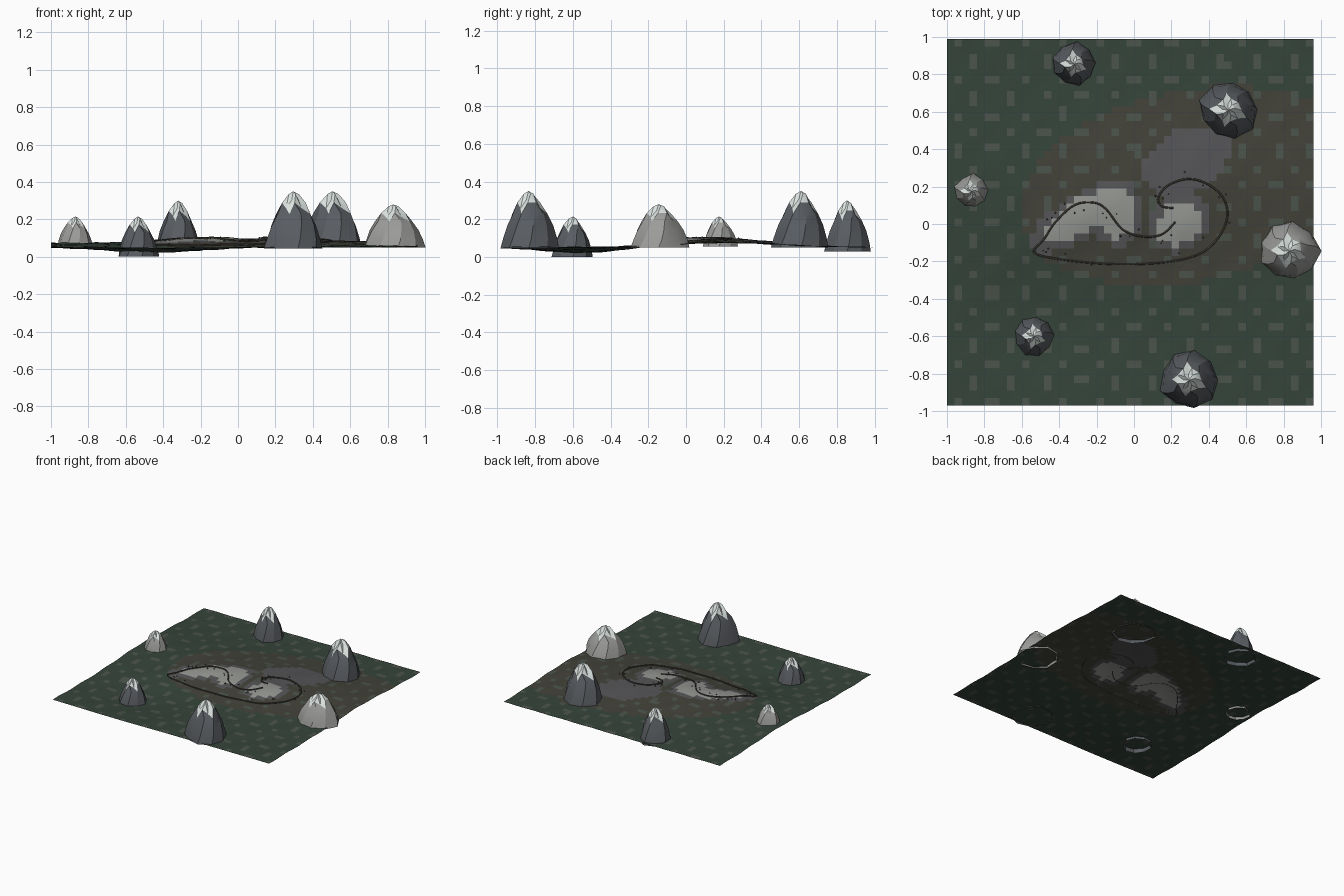
import bpy, bmesh, math, random
from mathutils import Vector

if "Cube" in bpy.data.objects:
    bpy.data.objects.remove(bpy.data.objects["Cube"])
random.seed(7)


def mat(name, r, g, b):
    m = bpy.data.materials.new(name)
    m.diffuse_color = (r, g, b, 1)
    m.use_nodes = True
    m.node_tree.nodes["Principled BSDF"].inputs["Base Color"].default_value = m.diffuse_color
    return m


GREEN = mat("dark_grass", 0.035, 0.058, 0.042)
BROWN = mat("brown_soil", 0.055, 0.055, 0.042)
SPOT = mat("grey_spot", 0.07, 0.085, 0.07)
SCREE = mat("grey_scree", 0.09, 0.09, 0.095)
PALE = mat("pale_ground", 0.30, 0.31, 0.29)
ROCK = mat("rock", 0.10, 0.108, 0.12)
LIGHT = mat("light_rock", 0.33, 0.33, 0.32)
SNOW = mat("snow", 0.72, 0.78, 0.75)
TRAIL = mat("trail", 0.06, 0.05, 0.04)


def add(name, bm, mats, angle=None):
    me = bpy.data.meshes.new(name)
    bm.to_mesh(me)
    bm.free()
    ob = bpy.data.objects.new(name, me)
    bpy.context.collection.objects.link(ob)
    for m in mats:
        me.materials.append(m)
    if angle:
        bpy.ops.object.select_all(action='DESELECT')
        bpy.context.view_layer.objects.active = ob
        ob.select_set(True)
        bpy.ops.object.shade_smooth_by_angle(angle=math.radians(angle))
    return ob


def hill(x, y, cx, cy, sx, sy, rot=0):
    dx, dy = x - cx, y - cy
    c, s = math.cos(rot), math.sin(rot)
    u, v = dx * c + dy * s, -dx * s + dy * c
    return math.exp(-(u / sx) ** 2 - (v / sy) ** 2)


def mound(x, y):
    return max(hill(x, y, -0.31, 0.03, 0.26, 0.10, 0.6),
               hill(x, y, -0.09, 0.06, 0.12, 0.16),
               hill(x, y, 0.24, 0.0, 0.15, 0.13, 0.6))


def ground(x, y):
    z = 0.052 + 0.022 * math.exp(-((y - 0.2) / 0.4) ** 2)
    z += 0.022 * hill(x, y, 0.1, 0.22, 0.55, 0.36)
    z -= 0.030 * hill(x, y, -0.45, -0.55, 0.38, 0.3)
    z += 0.016 * mound(x, y)
    return z + 0.003 * math.sin(24 * x + 1) * math.cos(21 * y)


# Terrain sheet, 49 x 49 cells, coloured by zone
bm = bmesh.new()
N, STEP = 49, 0.04
grid = [[bm.verts.new((-1 + STEP * i, -0.97 + STEP * j, ground(-1 + STEP * i, -0.97 + STEP * j)))
         for j in range(N + 1)] for i in range(N + 1)]
for i in range(N):
    for j in range(N):
        f = bm.faces.new((grid[i][j], grid[i + 1][j], grid[i + 1][j + 1], grid[i][j + 1]))
        c = f.calc_center_median()
        x, y = c.x, c.y
        if mound(x, y) > 0.5:
            f.material_index = 4
        elif hill(x, y, 0.28, 0.34, 0.3, 0.2, 0.5) > 0.5 or mound(x, y) > 0.28:
            f.material_index = 3
        elif math.sin(33 * x + 1.5) * math.sin(33 * y + 1.2) > 0.6:
            f.material_index = 2
        elif hill(x, y, 0.3, 0.2, 0.9, 0.5, 0.2) > 0.35:
            f.material_index = 1
        f.smooth = True
add("terrain", bm, [GREEN, BROWN, SPOT, SCREE, PALE])

# Mountains: open lathed domes with a twisted, jagged snow cap
PROFILE = [(1, 0), (0.93, 0.17), (0.80, 0.40), (0.62, 0.60), (0.42, 0.75), (0.20, 0.90)]


def mountain(name, x, y, r, z0, z1, rock):
    bm = bmesh.new()
    n = 9
    wob = [random.uniform(0.9, 1.08) for _ in range(n)]
    rings = []
    for k, (pr, ph) in enumerate(PROFILE):
        ring = []
        for i in range(n):
            a = math.tau * i / n + 0.1 * k + (0.25 * (k - 3) if k > 3 else 0)
            rr = r * pr * wob[i]
            jag = 0.05 * (-1) ** i if k > 3 else 0
            z = z0 + (z1 - z0) * (ph + jag)
            ring.append(bm.verts.new((x + rr * math.cos(a), y + rr * math.sin(a), z)))
        rings.append(ring)
    tip = bm.verts.new((x, y, z1))
    for k in range(len(rings) - 1):
        a, b = rings[k], rings[k + 1]
        for i in range(n):
            j = (i + 1) % n
            if k < 3:
                bm.faces.new((a[i], a[j], b[j], b[i]))
            else:
                f1 = bm.faces.new((a[i], a[j], b[i]))
                f2 = bm.faces.new((a[j], b[j], b[i]))
                f1.material_index = 1 if k > 3 else 0
                f2.material_index = 1 if k > 3 or i % 2 else 0
    for i in range(n):
        bm.faces.new((rings[-1][i], rings[-1][(i + 1) % n], tip)).material_index = 1
    add(name, bm, [rock, SNOW], 25)


mountain("mountain_back_left", -0.32, 0.855, 0.125, 0.03, 0.30, ROCK)
mountain("mountain_back_right", 0.505, 0.61, 0.16, 0.05, 0.35, ROCK)
mountain("mountain_left", -0.87, 0.175, 0.095, 0.055, 0.215, LIGHT)
mountain("mountain_right", 0.83, -0.145, 0.165, 0.05, 0.28, LIGHT)
mountain("mountain_front_left", -0.535, -0.6, 0.112, 0.0, 0.215, ROCK)
mountain("mountain_front_right", 0.295, -0.835, 0.155, 0.045, 0.35, ROCK)

# Trail: thin tube following the ground
PATH = [(0.22, 0.01), (0.15, -0.055), (0.05, -0.068), (-0.06, -0.03), (-0.15, 0.08),
        (-0.22, 0.115), (-0.32, 0.10), (-0.42, 0.01), (-0.48, -0.08), (-0.535, -0.15),
        (-0.42, -0.185), (-0.2, -0.21), (0.0, -0.215), (0.2, -0.20), (0.36, -0.155),
        (0.46, -0.06), (0.50, 0.05), (0.47, 0.15), (0.38, 0.22), (0.28, 0.24),
        (0.18, 0.205), (0.13, 0.14), (0.15, 0.095), (0.21, 0.085)]


def spline(pts, steps):
    p = [Vector(q) for q in [pts[0]] + pts + [pts[-1]]]
    out = []
    for i in range(1, len(p) - 2):
        for s in range(steps):
            t = s / steps
            a, b, c, d = p[i - 1:i + 3]
            out.append(0.5 * (2 * b + (c - a) * t + (2 * a - 5 * b + 4 * c - d) * t * t
                              + (3 * b - a - 3 * c + d) * t ** 3))
    return out + [p[-1]]


line = spline(PATH, 6)
cu = bpy.data.curves.new("trail", 'CURVE')
cu.dimensions = '3D'
cu.bevel_depth = 0.005
cu.bevel_resolution = 1
cu.use_fill_caps = True
sp = cu.splines.new('POLY')
sp.points.add(len(line) - 1)
for pt, q in zip(sp.points, line):
    pt.co = (q.x, q.y, ground(q.x, q.y) + 0.003, 1)
cu.materials.append(TRAIL)
trail = bpy.data.objects.new("trail", cu)
bpy.context.collection.objects.link(trail)

# Pebbles scattered beside the trail
bm = bmesh.new()
for _ in range(36):
    q = random.choice(line)
    a, d = random.uniform(0, math.tau), random.uniform(0.02, 0.07)
    x, y = q.x + d * math.cos(a), q.y + d * math.sin(a)
    r = bmesh.ops.create_icosphere(bm, subdivisions=1, radius=random.uniform(0.003, 0.006))
    bmesh.ops.translate(bm, verts=r["verts"], vec=(x, y, ground(x, y) + 0.003))
add("pebbles", bm, [TRAIL])
